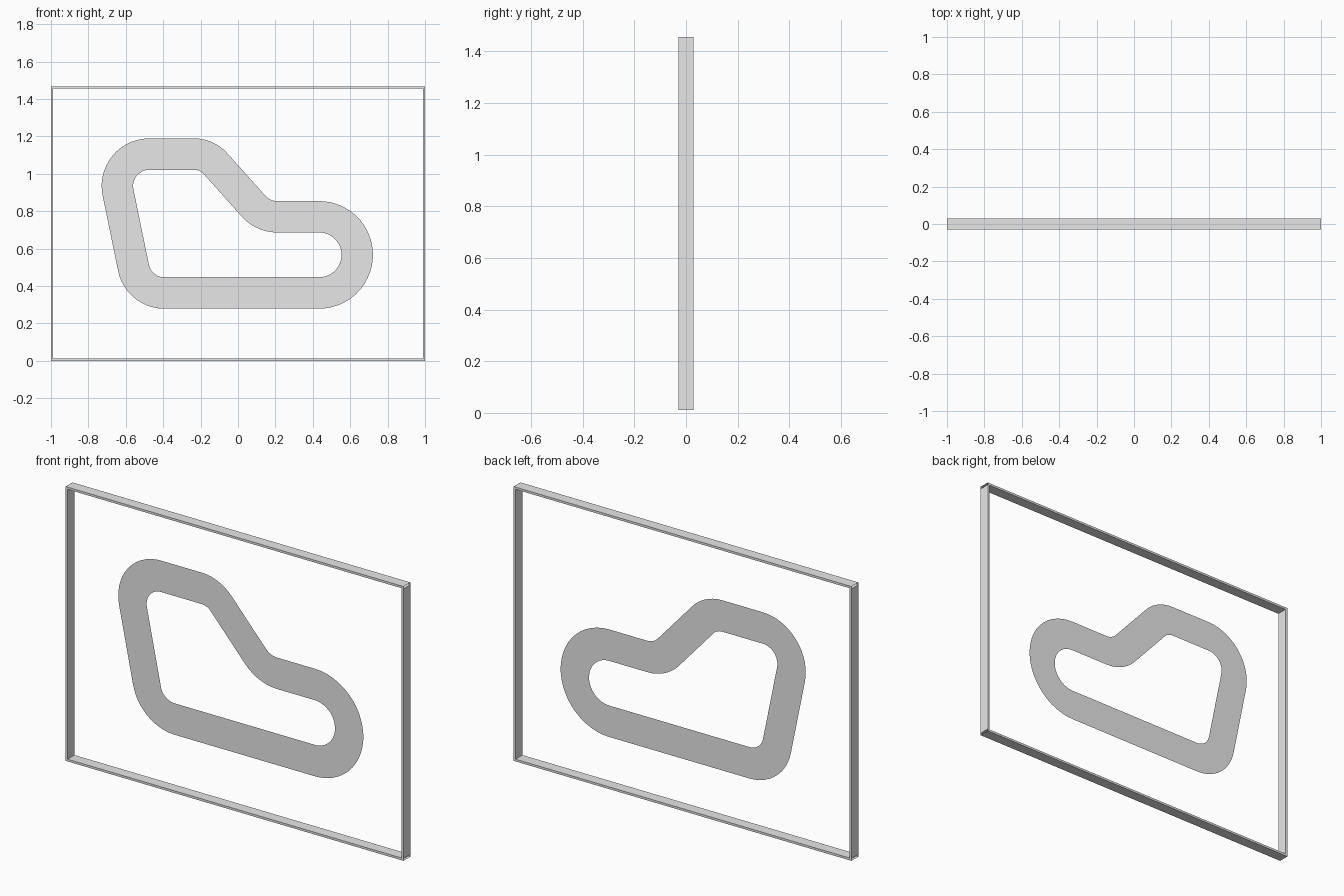
import bpy
import bmesh
from math import radians, sin, cos

cube = bpy.data.objects.get("Cube")
if cube:
    bpy.data.objects.remove(cube, do_unlink=True)

HEIGHT = 1.467      # overall frame height
DEPTH = 0.058       # frame depth, front to back
BAR = 0.012         # bar thickness
TRACK_WIDTH = 0.168

grey = bpy.data.materials.new("light grey")
grey.use_nodes = True
grey.diffuse_color = (0.8, 0.8, 0.8, 1)
grey.node_tree.nodes["Principled BSDF"].inputs["Base Color"].default_value = (0.8, 0.8, 0.8, 1)


def finish(name, bm):
    mesh = bpy.data.meshes.new(name)
    bm.to_mesh(mesh)
    bm.free()
    mesh.materials.append(grey)
    obj = bpy.data.objects.new(name, mesh)
    bpy.context.collection.objects.link(obj)
    return obj


def bar(name, centre, size, axis):
    """Thin rectangular tube, open at both ends along the given axis."""
    bm = bmesh.new()
    bmesh.ops.create_cube(bm, size=1)
    bm.normal_update()
    ends = [f for f in bm.faces if abs(f.normal[axis]) > 0.9]
    bmesh.ops.delete(bm, geom=ends, context='FACES_ONLY')
    bmesh.ops.scale(bm, vec=size, verts=bm.verts)
    bmesh.ops.translate(bm, vec=centre, verts=bm.verts)
    return finish(name, bm)


# Rectangular frame: full-width rails with posts between them
for name, z in (("bottom_rail", BAR / 2), ("top_rail", HEIGHT - BAR / 2)):
    bar(name, (0, 0, z), (2, DEPTH, BAR), 0)
for name, side in (("left_post", 1), ("right_post", -1)):
    bar(name, (side * (1 - BAR / 2), 0, HEIGHT / 2),
        (BAR, DEPTH, HEIGHT - 2 * BAR), 2)

# Track bends: centre x, centre z, centreline radius, start and end angle
bends = [
    (-0.395, 0.53, 0.167, 191, 270),
    (0.434, 0.5665, 0.2035, -90, 90),
    (0.21, 0.94, 0.17, 270, 221),
    (-0.235, 0.95, 0.155, 41, 90),
    (-0.475, 0.935, 0.17, 90, 191),
]

# Flat closed loop of track lying in the back plane of the frame
bm = bmesh.new()
pairs = []
for cx, cz, radius, start, end in bends:
    turn = 1 if end > start else -1
    steps = max(6, abs(end - start) // 7)
    for i in range(steps + 1):
        a = radians(start + (end - start) * i / steps)
        pair = []
        for edge in (1, -1):
            r = radius + turn * edge * TRACK_WIDTH / 2
            pair.append(bm.verts.new((cx + r * cos(a), DEPTH / 2, cz + r * sin(a))))
        pairs.append(pair)
for (a, b), (c, d) in zip(pairs, pairs[1:] + pairs[:1]):
    bm.faces.new((a, c, d, b))
finish("track_loop", bm)
